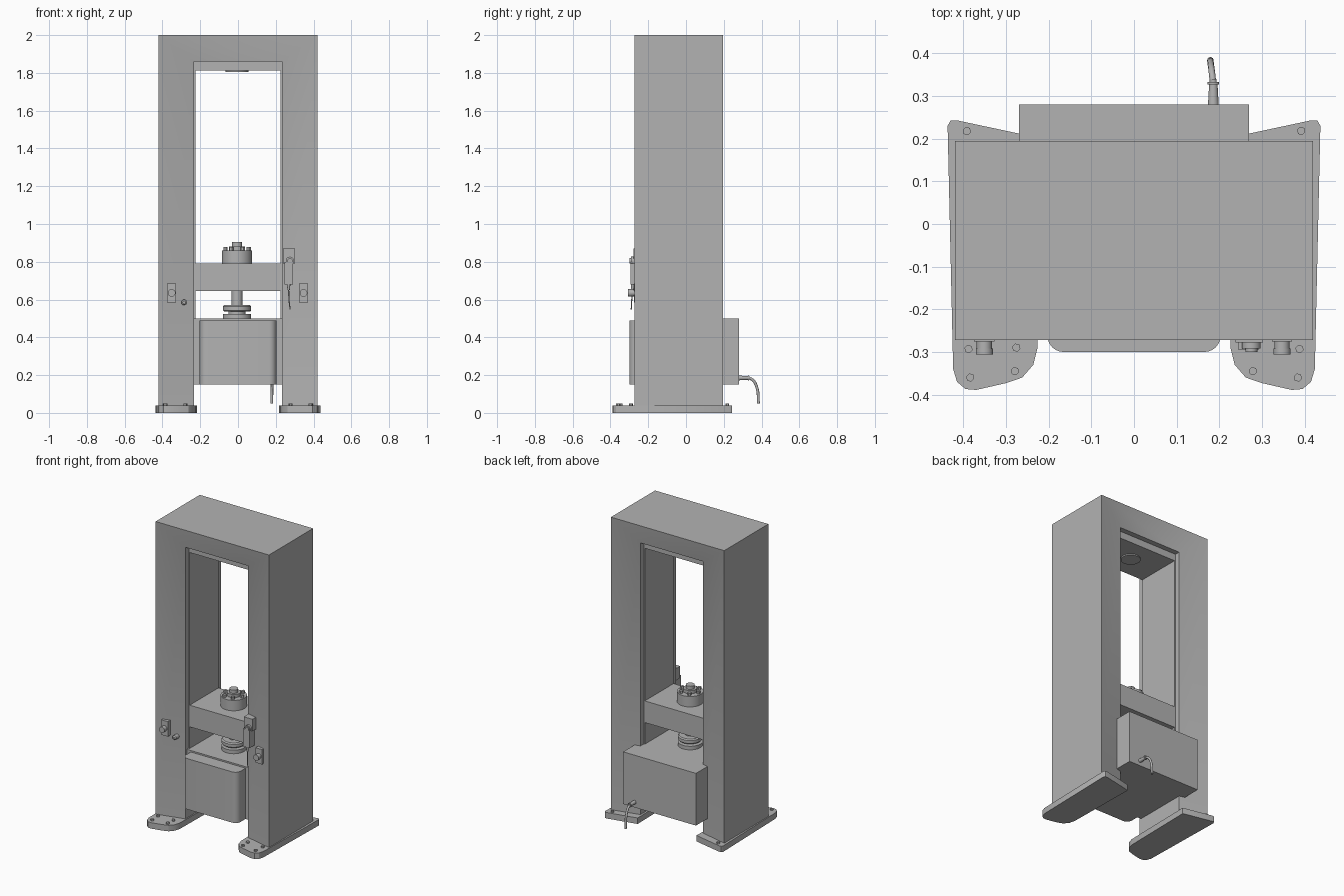
import bpy, bmesh
from math import cos, sin, pi, radians
from mathutils import Vector

old = bpy.data.objects.get("Cube")
if old:
    bpy.data.objects.remove(old, do_unlink=True)

grey = bpy.data.materials.new("machine grey")
grey.use_nodes = True
GREY = (0.45, 0.45, 0.45, 1)
grey.diffuse_color = GREY
grey.node_tree.nodes["Principled BSDF"].inputs["Base Color"].default_value = GREY
parts = []


def finish(name, bm):
    bmesh.ops.recalc_face_normals(bm, faces=bm.faces)
    me = bpy.data.meshes.new(name)
    bm.to_mesh(me)
    bm.free()
    me.materials.append(grey)
    ob = bpy.data.objects.new(name, me)
    bpy.context.scene.collection.objects.link(ob)
    parts.append(ob)
    return ob


def loft(name, rings):
    """Skin a row of equal point rings and cap both ends."""
    bm = bmesh.new()
    rows = [[bm.verts.new(p) for p in ring] for ring in rings]
    n = len(rows[0])
    for a, b in zip(rows, rows[1:]):
        for i in range(n):
            j = (i + 1) % n
            bm.faces.new((a[i], a[j], b[j], b[i]))
    bm.faces.new(rows[0])
    bm.faces.new(rows[-1])
    return finish(name, bm)


def prism(name, outline, z0, z1):
    return loft(name, [[(x, y, z) for x, y in outline] for z in (z0, z1)])


def box(name, x0, x1, y0, y1, z0, z1):
    return prism(name, [(x0, y0), (x1, y0), (x1, y1), (x0, y1)], z0, z1)


def lathe(name, base, axis, steps, sides=32):
    """Turned part: steps are (radius, distance along the axis)."""
    axis = Vector(axis)
    u = axis.orthogonal().normalized()
    v = axis.cross(u)
    return loft(name, [[Vector(base) + axis * d + r * (u * cos(2 * pi * i / sides) + v * sin(2 * pi * i / sides))
                        for i in range(sides)] for r, d in steps])


def tube(name, points, radius):
    curve = bpy.data.curves.new(name, "CURVE")
    curve.dimensions = "3D"
    curve.bevel_depth = radius
    curve.bevel_resolution = 3
    curve.use_fill_caps = True
    s = curve.splines.new("BEZIER")
    s.bezier_points.add(len(points) - 1)
    for bp, p in zip(s.bezier_points, points):
        bp.co = p
        bp.handle_left_type = bp.handle_right_type = "AUTO"
    curve.materials.append(grey)
    ob = bpy.data.objects.new(name, curve)
    bpy.context.scene.collection.objects.link(ob)


UP, FRONT = (0, 0, 1), (0, -1, 0)
CY = -0.0375  # depth of the ram axis

# Portal frame, its front and back sloping towards the opening
outer = [(-0.42, 0.03), (-0.42, 2), (0.42, 2), (0.42, 0.03)]
inner = [(-0.232, 0.03), (-0.232, 1.86), (0.232, 1.86), (0.232, 0.03)]
loft("portal_frame", [[(ox, -0.272, oz), (ix, -0.226, iz), (ix, 0.15, iz), (ox, 0.195, oz)]
                      for (ox, oz), (ix, iz) in zip(outer, inner)])

# Liners, upper press plate and crossbeam
for side, s in (("left", 1), ("right", -1)):
    box(side + "_guide_liner", *sorted((s * 0.225, s * 0.24)), -0.19, 0.115, 0.49, 1.86)
box("upper_press_plate", -0.225, 0.225, -0.19, 0.115, 1.813, 1.87)
lathe("upper_press_disc", (-0.005, CY, 1.805), UP, [(0.06, 0), (0.06, 0.02)])
box("crossbeam", -0.225, 0.225, -0.19, 0.115, 0.645, 0.79)

# Feet with hexagonal bolts
foot = [(0.437, 0.23), (0.43, 0.243), (0.415, 0.243), (0.27, 0.212), (0.218, 0.2),
        (0.226, -0.29), (0.236, -0.33), (0.262, -0.36), (0.3, -0.373), (0.37, -0.389),
        (0.395, -0.387), (0.415, -0.37), (0.424, -0.34)]
bolts = [(0.388, -0.293), (0.384, -0.36), (0.279, -0.345), (0.276, -0.29), (0.392, 0.218)]
for side, s in (("left", 1), ("right", -1)):
    prism(side + "_foot", [(s * x, y) for x, y in foot], 0, 0.04)
    for x, y in bolts:
        lathe(side + "_foot_bolt", (s * x, y, 0.035), UP, [(0.01, 0), (0.01, 0.016)], 6)

# Drive housing: body between the legs, rear cabinet, rounded front cover
box("drive_housing", -0.232, 0.232, -0.21, 0.2, 0.15, 0.5)
box("rear_cabinet", -0.27, 0.27, 0.15, 0.28, 0.15, 0.5)
R = 0.038
cover = [(0.203, -0.2), (-0.203, -0.2)]
for cx, start in ((-0.203 + R, 180), (0.203 - R, 270)):
    cover += [(cx + R * cos(radians(start + a)), -0.3 + R + R * sin(radians(start + a)))
              for a in range(0, 91, 15)]
prism("front_cover", cover, 0.15, 0.49)

# Ram below the beam
lathe("ram", (-0.005, CY, 0.49), UP,
      [(0.075, 0), (0.075, 0.034), (0.045, 0.034), (0.045, 0.046), (0.068, 0.046), (0.075, 0.053),
       (0.075, 0.073), (0.068, 0.08), (0.029, 0.08), (0.029, 0.16)])

# Bolted hub above the beam
lathe("hub", (-0.005, CY, 0.785), UP,
      [(0.08, 0), (0.08, 0.075), (0.042, 0.075), (0.042, 0.097), (0.027, 0.097), (0.027, 0.119)])
for i in range(6):
    a = i * pi / 3
    lathe("hub_bolt", (-0.005 + 0.061 * cos(a), CY + 0.061 * sin(a), 0.855), UP,
          [(0.012, 0), (0.012, 0.022)], 6)

# Push buttons on backing plates
for side, x in (("left", 0.347), ("right", -0.351)):
    box(side + "_button_plate", x - 0.024, x + 0.024, -0.276, -0.235, 0.585, 0.685)
    lathe(side + "_button", (x, -0.27, 0.635), FRONT, [(0.018, 0), (0.018, 0.022), (0.02, 0.022), (0.02, 0.036)], 24)
lathe("indicator", (-0.285, -0.23, 0.585), FRONT, [(0.015, 0), (0.015, 0.036), (0.008, 0.042)], 24)

# Limit switch with its cable
box("switch_bracket", 0.238, 0.302, -0.278, -0.225, 0.79, 0.87)
box("switch_body", 0.245, 0.292, -0.295, -0.225, 0.68, 0.8)
lathe("switch_head", (0.275, -0.27, 0.805), FRONT, [(0.022, 0), (0.022, 0.022), (0.014, 0.022), (0.014, 0.03)], 24)
lathe("cable_gland", (0.268, -0.283, 0.65), UP, [(0.006, 0), (0.01, 0.035)], 16)
tube("switch_cable", [(0.268, -0.283, 0.66), (0.27, -0.287, 0.6), (0.276, -0.29, 0.548)], 0.003)

# Supply hose at the back
lathe("hose_gland", (0.186, 0.275, 0.185), (0, 1, 0),
      [(0.013, 0), (0.01, 0.052), (0.014, 0.052), (0.014, 0.058), (0.008, 0.058), (0.008, 0.065)], 20)
tube("supply_hose", [(0.186, 0.325, 0.186), (0.183, 0.352, 0.175), (0.18, 0.375, 0.135), (0.179, 0.384, 0.05)], 0.0075)

# Smooth round parts, keep hard edges
bpy.ops.object.select_all(action="DESELECT")
for ob in parts:
    ob.select_set(True)
bpy.context.view_layer.objects.active = parts[0]
bpy.ops.object.shade_smooth_by_angle(angle=radians(30))
